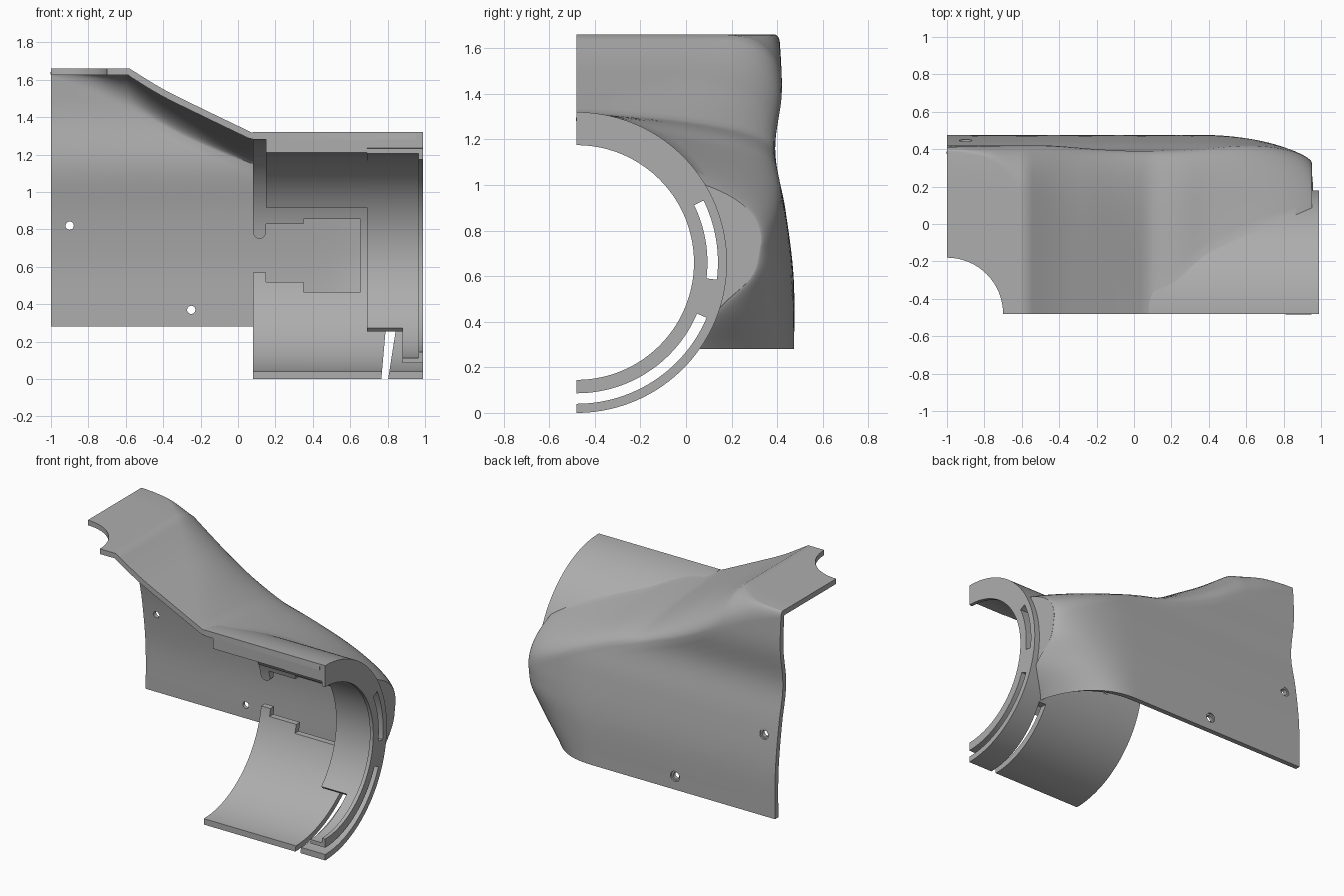
import bpy, bmesh, math

cube = bpy.data.objects.get("Cube")
if cube:
    bpy.data.objects.remove(cube)

grey = bpy.data.materials.new("mid_grey")
grey.use_nodes = True
GREY = (0.42, 0.42, 0.42, 1)
grey.diffuse_color = GREY
grey.node_tree.nodes["Principled BSDF"].inputs["Base Color"].default_value = GREY

AY, AZ = -0.48, 0.66      # axis of the half tube
R = 0.66                  # its outer radius


def make(name, verts, faces, fix=True):
    me = bpy.data.meshes.new(name)
    me.from_pydata(verts, [], faces)
    if fix:
        bm = bmesh.new()
        bm.from_mesh(me)
        bmesh.ops.recalc_face_normals(bm, faces=bm.faces)
        bm.to_mesh(me)
        bm.free()
    me.materials.append(grey)
    ob = bpy.data.objects.new(name, me)
    bpy.context.collection.objects.link(ob)
    return ob


def prism(name, pts, axis, lo, hi):
    """Polygon extruded along one axis; the points give the other two coordinates."""
    n = len(pts)
    verts = []
    for d in (lo, hi):
        for p in pts:
            v = list(p)
            v.insert(axis, d)
            verts.append(v)
    faces = [range(n), range(n, 2 * n)]
    faces += [(i, (i + 1) % n, n + (i + 1) % n, n + i) for i in range(n)]
    return make(name, verts, faces)


def arc(r, a0, a1, n):
    """Points around the tube axis, angle from the top towards the back."""
    out = []
    for i in range(n + 1):
        a = math.radians(a0 + (a1 - a0) * i / n)
        out.append((AY + r * math.sin(a), AZ + r * math.cos(a)))
    return out


def tube_part(name, r0, r1, x0, x1, a0, a1):
    n = max(3, int((a1 - a0) / 2.5))
    return prism(name, arc(r1, a0, a1, n) + arc(r0, a1, a0, n), 0, x0, x1)


def disc(cx, cy, r, n=32):
    return [(cx + r * math.cos(math.tau * i / n), cy + r * math.sin(math.tau * i / n))
            for i in range(n)]


def cut(ob, cutters):
    for c in cutters:
        c.hide_render = True
        m = ob.modifiers.new("cut", 'BOOLEAN')
        m.object = c
        m.operation = 'DIFFERENCE'
        m.solver = 'EXACT'
    bpy.context.view_layer.update()
    dg = bpy.context.evaluated_depsgraph_get()
    me = bpy.data.meshes.new_from_object(ob.evaluated_get(dg))
    ob.modifiers.clear()
    ob.data = me
    for c in cutters:
        bpy.data.objects.remove(c)


def smooth(ob, angle=30):
    bpy.ops.object.select_all(action='DESELECT')
    ob.select_set(True)
    bpy.context.view_layer.objects.active = ob
    bpy.ops.object.shade_smooth_by_angle(angle=math.radians(angle))


def curve(tab, v):
    """Smooth interpolation through (position, value) pairs."""
    if v <= tab[0][0]:
        return tab[0][1]
    if v >= tab[-1][0]:
        return tab[-1][1]

    def slope(i):
        a, b = tab[max(i - 1, 0)], tab[min(i + 1, len(tab) - 1)]
        return (b[1] - a[1]) / (b[0] - a[0])
    k = max(i for i in range(len(tab) - 1) if tab[i][0] <= v)
    (xa, ya), (xb, yb) = tab[k], tab[k + 1]
    h = xb - xa
    t = (v - xa) / h
    return ((1 + 2 * t) * (1 - t) ** 2 * ya + t * (1 - t) ** 2 * h * slope(k)
            + t * t * (3 - 2 * t) * yb + t * t * (t - 1) * h * slope(k + 1))


# Curved cover: tables along x, then along z
TOP = [(-0.58, 1.66), (-0.4, 1.55), (-0.2, 1.45), (0.08, 1.315)]
START = [(-1, 0.39), (-0.9, 0.38), (-0.75, 0.33), (-0.58, 0.17), (-0.25, -0.1),
         (0.08, -0.42), (0.4, -0.17), (0.95, 0.08)]
SHOULDER = [(-1, 1.62), (-0.58, 1.45), (-0.25, 1.28), (0.08, 1.15), (0.4, 1.03), (0.95, 0.75)]
DROP = [(-0.25, 0), (0.08, 0.06), (0.4, 0.2), (0.95, 0.35)]
WALL = [(0.28, 0.475), (0.6, 0.472), (0.9, 0.435), (1.15, 0.39), (1.4, 0.42), (1.66, 0.41)]
END_Y = [(0.28, 0.05), (0.45, 0.14), (0.6, 0.29), (0.75, 0.33)]
END_X = [(0.28, 0.84), (0.45, 0.95), (0.6, 0.95)]
BEND = 0.36


def column(x):
    t = max(0, (x - BEND) / (0.95 - BEND))

    def wall(z):
        e = curve(END_Y, z)
        return e + (curve(WALL, z) - e) * max(0, 1 - t ** 2.5) ** 0.7
    s = curve(START, x)
    zv = curve(SHOULDER, x)
    rows = []
    if x > 0.08:
        a = math.degrees(math.asin((s - AY) / (R - 0.004)))
        rows += arc(R - 0.004, 0, a, 6)
    else:
        z = min(1.66, curve(TOP, x))
        rows += [(AY + (s - AY) * i / 6, z) for i in range(7)]
    sy, sz = rows[-1]
    wy = wall(zv)
    # rounded shoulder
    h = 0.6 * (wy - sy)
    p1 = (sy + h, sz - h * curve(DROP, x))
    p2 = (wy, zv + 0.5 * (sz - zv))
    for i in range(1, 13):
        q = i / 12
        w = ((1 - q) ** 3, 3 * q * (1 - q) ** 2, 3 * q * q * (1 - q), q ** 3)
        rows.append(tuple(w[0] * a + w[1] * b + w[2] * c + w[3] * d
                          for a, b, c, d in zip((sy, sz), p1, p2, (wy, zv))))
    # back wall
    for i in range(1, 21):
        z = zv + (0.28 - zv) * i / 20
        rows.append((wall(z), z))
    out = []
    for y, z in rows:
        px = x if t == 0 else BEND + (curve(END_X, z) - BEND) * t
        out.append((px, y, z))
    return out


xs = [-1 + 0.42 * i / 12 for i in range(12)] + [-0.58 + 0.94 * i / 26 for i in range(26)]
xs += [BEND + (0.95 - BEND) * math.sin(i / 24 * math.pi / 2) for i in range(25)]
cols = [column(x) for x in xs]
n = len(cols[0])
faces = [(i * n + j, (i + 1) * n + j, (i + 1) * n + j + 1, i * n + j + 1)
         for i in range(len(cols) - 1) for j in range(n - 1)]
cover = make("curved_cover", [p for c in cols for p in c], faces, fix=False)
shell = cover.modifiers.new("shell", 'SOLIDIFY')
shell.thickness = 0.035
shell.offset = -1
# Corner notch and two screw holes
cut(cover, [prism("notch_cutter", disc(-1, AY, 0.3, 64), 2, 1.5, 1.8)]
    + [prism("hole_cutter", disc(x, z, 0.022), 1, 0.2, 0.7)
       for x, z in ((-0.9, 0.82), (-0.25, 0.37))]
    + [prism("countersink_cutter", disc(x, z, 0.034), 1, y, 0.7)
       for x, z, y in ((-0.9, 0.82, 0.44), (-0.25, 0.37, 0.463))])
smooth(cover, 35)

# Flat end of the bulge beside the tube
edge = [(y, z) for x, y, z in cols[-1][6:] if z > 0.45]
prism("bulge_end_plate", edge + arc(0.64, 108, 58, 12), 0, 0.92, 0.951)

# Half tube with stepped window and slanted slit
tube = tube_part("half_tube", 0.62, R, 0.08, 0.99, 0, 180)
tab = [(0.115 + 0.035 * math.cos(a), 0.785 - 0.035 * math.sin(a))
       for a in (math.pi * i / 8 for i in range(9))]
window = [(0.15, 0.83), (0.35, 0.83), (0.35, 0.855), (0.655, 0.855), (0.655, 0.465),
          (0.35, 0.465), (0.35, 0.52), (0.15, 0.52), (0.15, 0.57), (0.05, 0.57), (0.05, 0.785)]
slit = [(0.762, -0.05), (0.795, -0.05), (0.845, 0.27), (0.79, 0.27)]
cut(tube, [prism("window_cutter", window + tab[::-1], 1, -0.1, 0.4),
           prism("slit_cutter", slit, 1, -0.6, 0.4)])
smooth(tube)

# Inner liners, spacers and end lip
for name, r0, r1, x0, x1, a0, a1 in (
        ("upper_liner", 0.55, 0.622, 0.15, 0.69, 0, 62),
        ("end_liner", 0.547, 0.574, 0.69, 0.97, 0, 135),
        ("lower_end_liner", 0.547, 0.574, 0.88, 0.97, 135, 180),
        ("end_lip", 0.515, 0.574, 0.965, 0.99, 0, 180),
        ("upper_spacer", 0.572, 0.622, 0.69, 0.99, 0, 64),
        ("middle_spacer", 0.572, 0.622, 0.69, 0.99, 97, 113)):
    smooth(tube_part(name, r0, r1, x0, x1, a0, a1))
